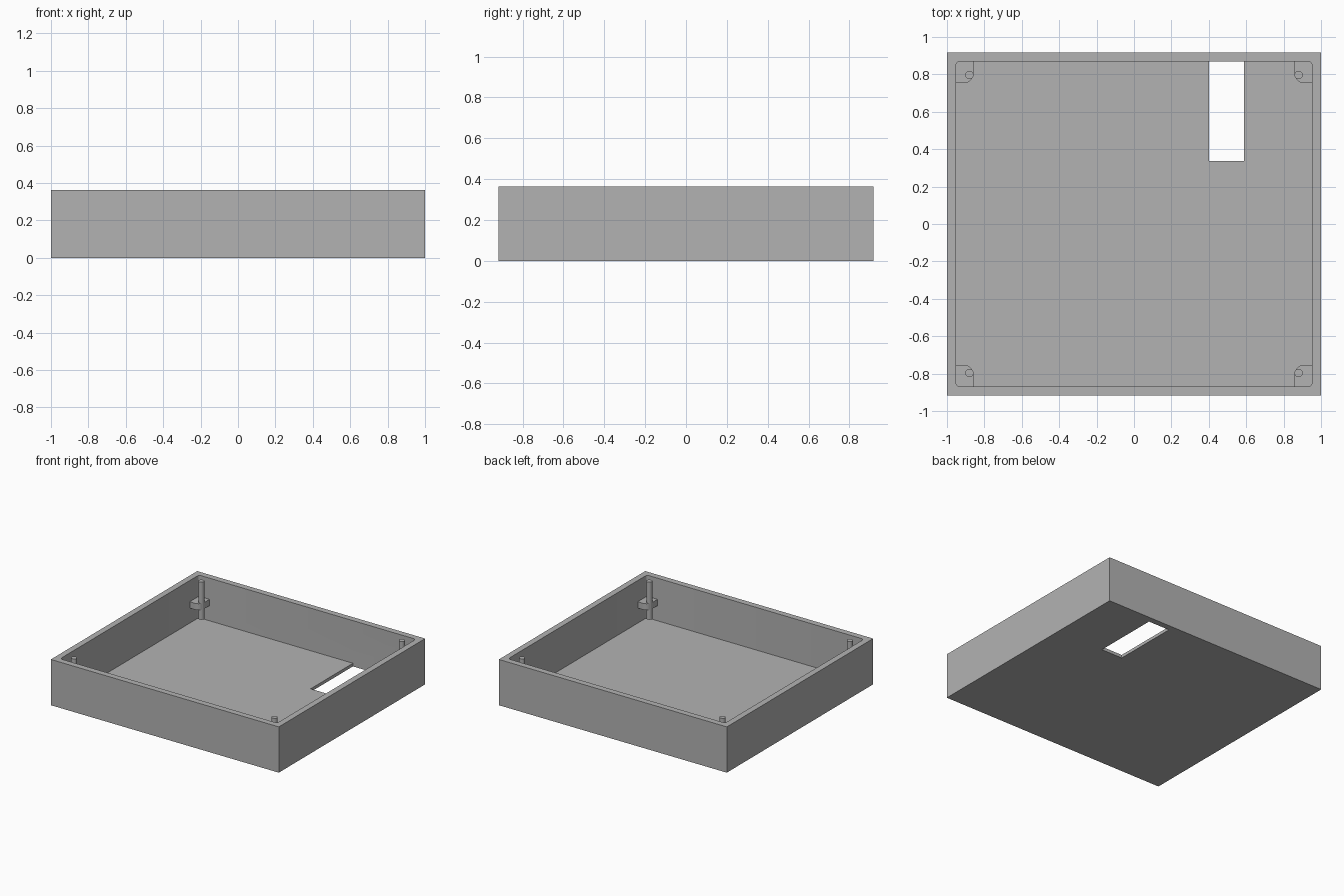
import bpy, bmesh
from math import cos, sin, pi

cube = bpy.data.objects.get("Cube")
if cube:
    bpy.data.objects.remove(cube)

grey = bpy.data.materials.new("plain grey")
grey.use_nodes = True
colour = (0.45, 0.45, 0.45, 1)
grey.diffuse_color = colour
grey.node_tree.nodes["Principled BSDF"].inputs["Base Color"].default_value = colour

HALF_X, HALF_Y, HEIGHT = 1.0, 0.917, 0.363
WALL, FLOOR = 0.048, 0.025
IN_X, IN_Y = HALF_X - WALL, HALF_Y - WALL


def prism(name, outline, z0, z1):
    """Extrude a flat outline from z0 up to z1."""
    bm = bmesh.new()
    base = bm.faces.new([bm.verts.new((x, y, z0)) for x, y in outline])
    top = bmesh.ops.extrude_face_region(bm, geom=[base])["geom"]
    bmesh.ops.translate(bm, vec=(0, 0, z1 - z0),
                        verts=[v for v in top if isinstance(v, bmesh.types.BMVert)])
    bmesh.ops.recalc_face_normals(bm, faces=bm.faces)
    mesh = bpy.data.meshes.new(name)
    bm.to_mesh(mesh)
    bm.free()
    mesh.materials.append(grey)
    obj = bpy.data.objects.new(name, mesh)
    bpy.context.collection.objects.link(obj)
    return obj


def rect(x0, x1, y0, y1):
    return [(x0, y0), (x1, y0), (x1, y1), (x0, y1)]


def arc(cx, cy, r, start, end, steps):
    angles = [start + (end - start) * i / steps for i in range(steps + 1)]
    return [(cx + r * cos(a), cy + r * sin(a)) for a in angles]


def rounded_rect(hx, hy, r):
    points = []
    for i, (sx, sy) in enumerate([(1, 1), (-1, 1), (-1, -1), (1, -1)]):
        points += arc(sx * (hx - r), sy * (hy - r), r, i * pi / 2, (i + 1) * pi / 2, 5)
    return points


def cut(obj, cutter):
    mod = obj.modifiers.new("cut", "BOOLEAN")
    mod.operation, mod.solver, mod.object = "DIFFERENCE", "EXACT", cutter
    bpy.context.view_layer.objects.active = obj
    bpy.ops.object.modifier_apply(modifier=mod.name)
    bpy.data.objects.remove(cutter)


def smooth(obj):
    bpy.ops.object.select_all(action="DESELECT")
    obj.select_set(True)
    bpy.context.view_layer.objects.active = obj
    bpy.ops.object.shade_smooth_by_angle()


# Open tray with a rounded pocket and a slot through the floor
tray = prism("tray", rect(-HALF_X, HALF_X, -HALF_Y, HALF_Y), 0, HEIGHT)
cut(tray, prism("pocket", rounded_rect(IN_X, IN_Y, 0.02), FLOOR, HEIGHT + 0.1))
cut(tray, prism("slot", rect(0.4, 0.587, 0.338, IN_Y), -0.1, FLOOR + 0.1))
smooth(tray)

# Corner brackets, each carrying an upright pin
for side, sx in (("left", 1), ("right", -1)):
    for end, sy in (("front", -1), ("back", 1)):
        def place(points):
            return [(sx * x, sy * y) for x, y in points]

        lobe = arc(0.909, 0.803, 0.05, pi, 1.5 * pi, 8)
        outline = lobe + [(IN_X + 0.01, 0.757), (IN_X + 0.01, IN_Y + 0.01), (0.859, IN_Y + 0.01)]
        bracket = prism(f"{end}_{side}_bracket", place(outline), 0.145, 0.195)
        smooth(bracket)
        pin = prism(f"{end}_{side}_pin", place(arc(0.88, 0.797, 0.022, 0, 2 * pi * 23 / 24, 23)),
                    0.065, HEIGHT)
        smooth(pin)
